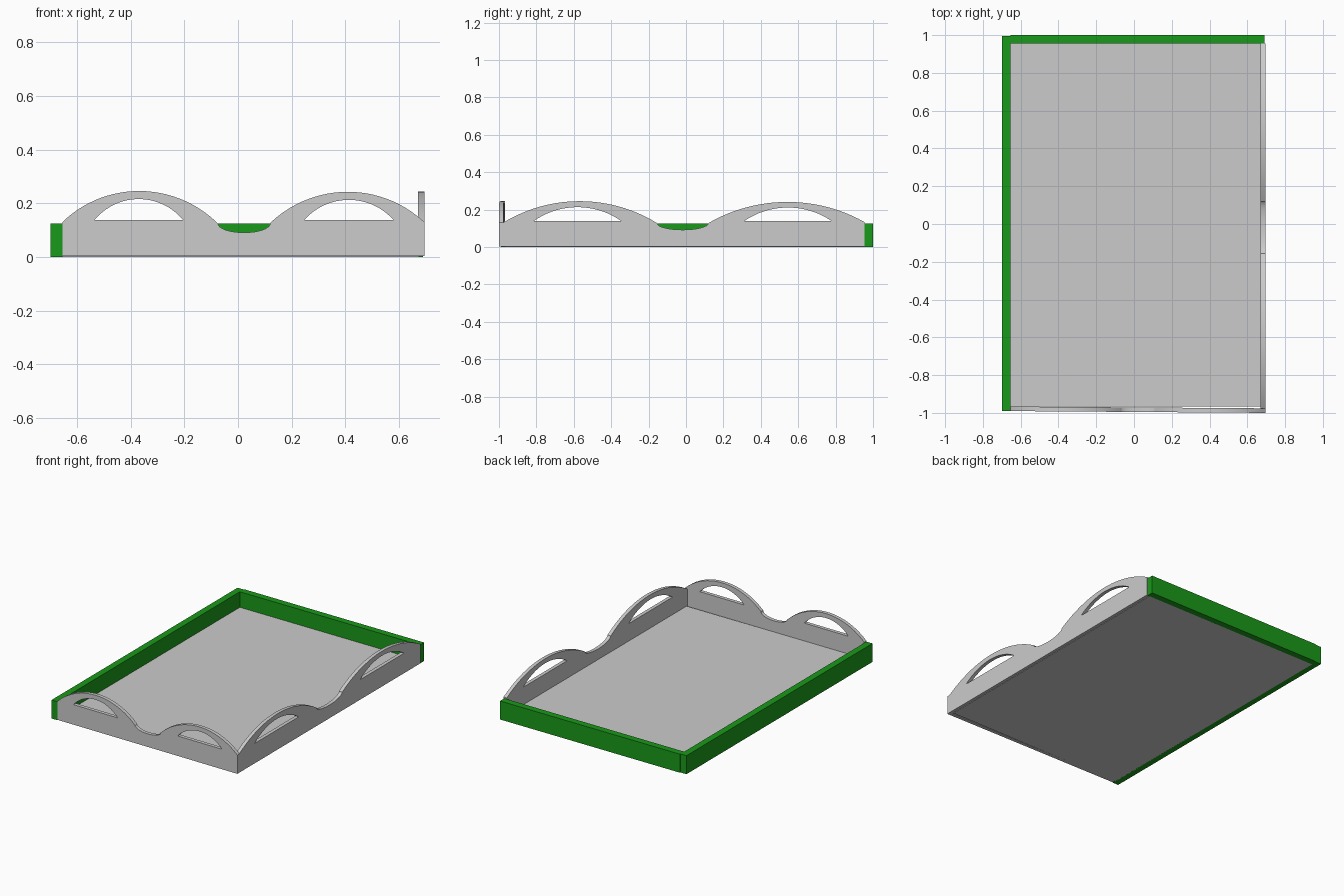
import bpy, bmesh, math
from mathutils import Vector

if "Cube" in bpy.data.objects:
    bpy.data.objects.remove(bpy.data.objects["Cube"])

green = bpy.data.materials.new("green")
green.diffuse_color = (0.01, 0.32, 0.01, 1)
green.use_nodes = True
green.node_tree.nodes["Principled BSDF"].inputs["Base Color"].default_value = green.diffuse_color


def box(name, lo, hi, mat=None):
    bm = bmesh.new()
    bmesh.ops.create_cube(bm, size=1)
    for v in bm.verts:
        v.co = [lo[i] if v.co[i] < 0 else hi[i] for i in range(3)]
    me = bpy.data.meshes.new(name)
    bm.to_mesh(me)
    bm.free()
    ob = bpy.data.objects.new(name, me)
    bpy.context.collection.objects.link(ob)
    if mat:
        me.materials.append(mat)
    return ob


def arc(x0, z0, x1, z1, peak, n=24):
    """Circular arc between two points, rising to about z = peak."""
    half, rise = (x1 - x0) / 2, peak - (z0 + z1) / 2
    r = (half * half + rise * rise) / (2 * rise)
    pts = []
    for i in range(n + 1):
        t = i / n
        u = (2 * t - 1) * half
        pts.append((x0 + t * (x1 - x0),
                    z0 + t * (z1 - z0) + math.sqrt(r * r - u * u) - (r - rise)))
    return pts


def dip(x0, x1, z, low, n=16):
    """Half-ellipse hollow between the two humps (end points left out)."""
    return [((x0 + x1) / 2 - (x1 - x0) / 2 * math.cos(math.pi * i / n),
             z - (z - low) * math.sin(math.pi * i / n)) for i in range(1, n)]


def panel(name, outline, holes, place, thickness):
    """Flat fretwork panel: filled outline with holes, given thickness."""
    bm = bmesh.new()
    for loop in [outline] + holes:
        vs = [bm.verts.new(place(*p)) for p in loop]
        for a, b in zip(vs, vs[1:] + vs[:1]):
            bm.edges.new((a, b))
    bmesh.ops.triangle_fill(bm, edges=bm.edges[:], use_beauty=True)
    ext = bmesh.ops.extrude_face_region(bm, geom=bm.faces[:])
    moved = [g for g in ext["geom"] if isinstance(g, bmesh.types.BMVert)]
    bmesh.ops.translate(bm, verts=moved, vec=Vector(thickness))
    bmesh.ops.recalc_face_normals(bm, faces=bm.faces[:])
    me = bpy.data.meshes.new(name)
    bm.to_mesh(me)
    bm.free()
    ob = bpy.data.objects.new(name, me)
    bpy.context.collection.objects.link(ob)
    bpy.ops.object.select_all(action='DESELECT')
    ob.select_set(True)
    bpy.context.view_layer.objects.active = ob
    bpy.ops.object.shade_smooth_by_angle(angle=math.radians(25))
    return ob


# Floor and the two plain green walls
box("floor", (-0.66, -0.965, 0), (0.675, 0.957, 0.02))
box("left_wall", (-0.70, -0.99, 0), (-0.655, 0.995, 0.125), green)
box("back_wall", (-0.655, 0.955, 0), (0.69, 1.0, 0.125), green)

# Front panel with two arched handles, set very slightly askew
front = ([(-0.655, 0.003)] + arc(-0.655, 0.13, -0.075, 0.125, 0.246)
         + dip(-0.075, 0.12, 0.125, 0.091)
         + arc(0.12, 0.127, 0.695, 0.13, 0.243) + [(0.695, 0.003)])
front_holes = [arc(-0.535, 0.138, -0.205, 0.138, 0.216),
               arc(0.247, 0.138, 0.58, 0.138, 0.213)]
panel("front_panel", front, front_holes,
      lambda x, z: (x, -0.995 - 0.007 * x, z), (0, 0.024, 0))

# Right panel, the longer version of the same shape
right = ([(-0.978, 0.003)] + arc(-0.978, 0.13, -0.155, 0.128, 0.245)
         + dip(-0.155, 0.12, 0.128, 0.092)
         + arc(0.12, 0.128, 0.955, 0.133, 0.241) + [(0.955, 0.003)])
right_holes = [arc(-0.815, 0.138, -0.345, 0.138, 0.213),
               arc(0.31, 0.138, 0.78, 0.138, 0.211)]
panel("right_panel", right, right_holes,
      lambda y, z: (0.695, y, z), (-0.024, 0, 0))
